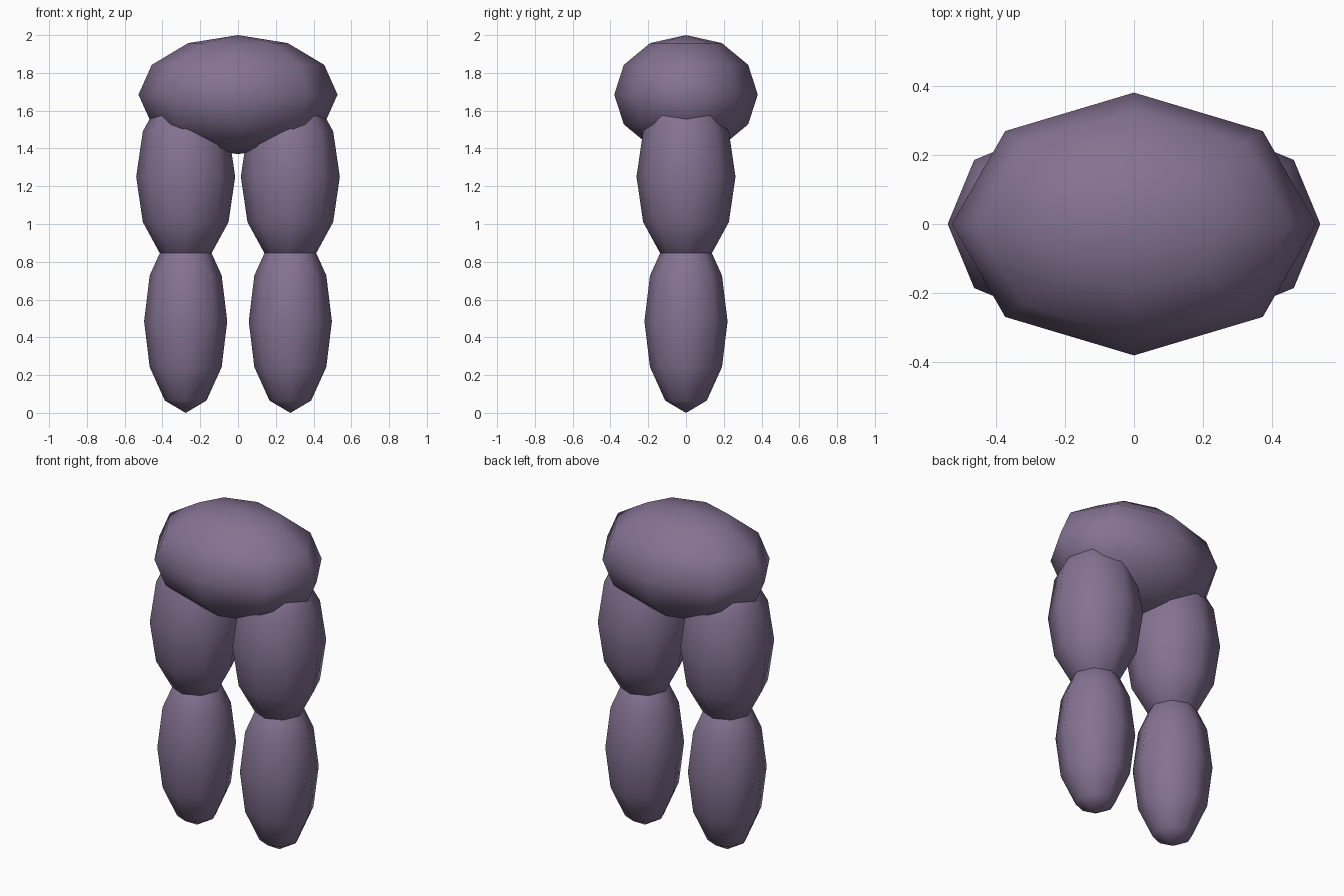
import bpy

if "Cube" in bpy.data.objects:
    bpy.data.objects.remove(bpy.data.objects["Cube"])

# One dull purple for everything
purple = bpy.data.materials.new("dull_purple")
purple.diffuse_color = (0.235, 0.17, 0.29, 1)
purple.use_nodes = True
purple.node_tree.nodes["Principled BSDF"].inputs["Base Color"].default_value = purple.diffuse_color


def ellipsoid(name, centre, radii):
    """Low-poly smooth ellipsoid with 8 sides and 6 rings."""
    bpy.ops.mesh.primitive_uv_sphere_add(segments=8, ring_count=6, radius=1, location=centre)
    obj = bpy.context.object
    obj.name = name
    obj.scale = radii
    bpy.ops.object.transform_apply(location=False, rotation=False, scale=True)
    bpy.ops.object.shade_smooth()
    obj.data.materials.append(purple)
    return obj


# Hips
ellipsoid("pelvis", (0, 0, 1.685), (0.527, 0.38, 0.315))

# Legs, mirrored left and right
for side, sx in (("left", 1), ("right", -1)):
    ellipsoid(side + "_thigh", (sx * 0.277, 0, 1.25), (0.262, 0.262, 0.48))
    ellipsoid(side + "_shin", (sx * 0.277, 0, 0.485), (0.22, 0.22, 0.485))
